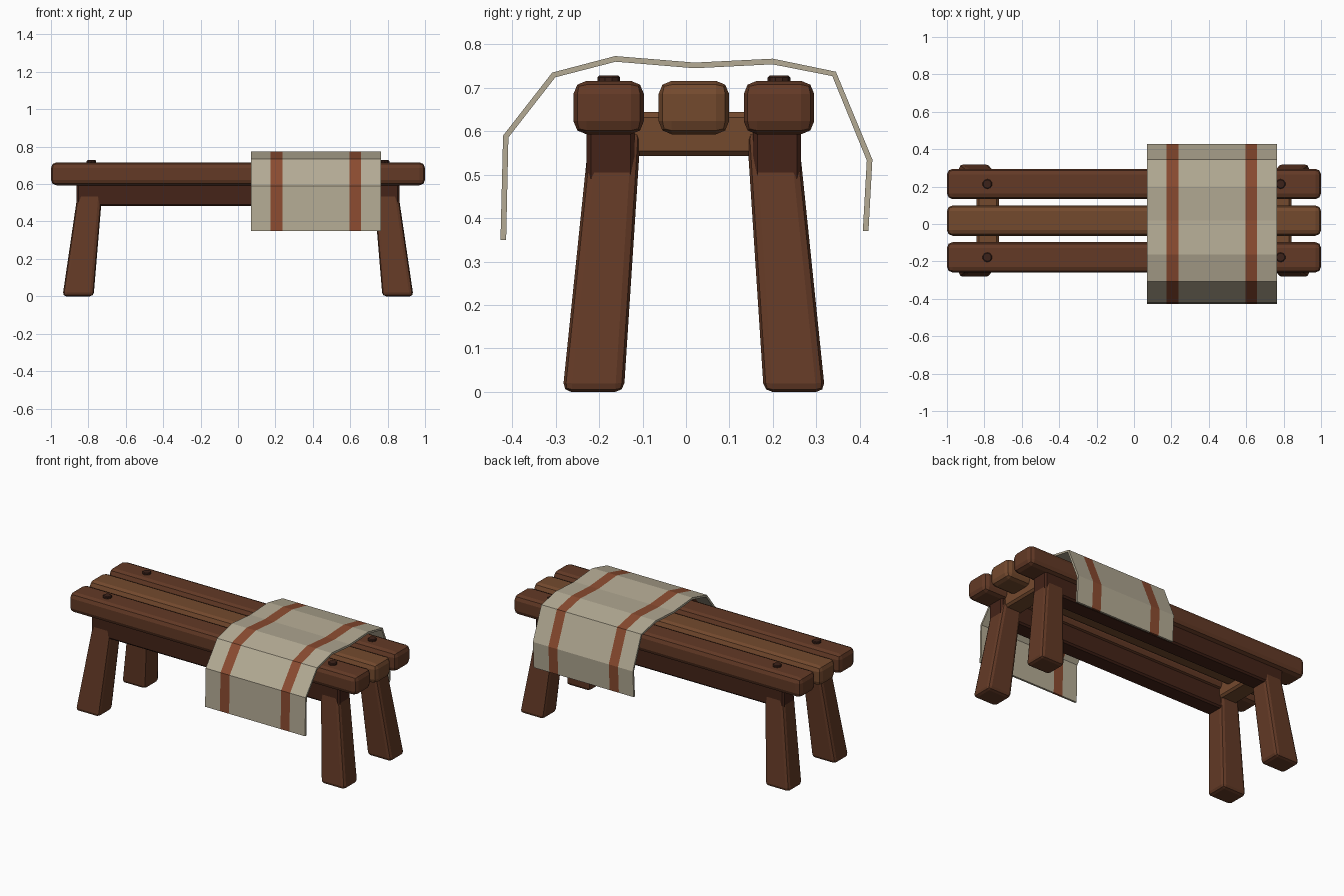
import bpy, bmesh

if "Cube" in bpy.data.objects:
    bpy.data.objects.remove(bpy.data.objects["Cube"])

YC = 0.018  # bench centre line


def material(name, rgb):
    m = bpy.data.materials.new(name)
    m.diffuse_color = (*rgb, 1)
    m.use_nodes = True
    m.node_tree.nodes["Principled BSDF"].inputs["Base Color"].default_value = m.diffuse_color
    return m


WOOD = material("wood", (0.125, 0.042, 0.019))
LIGHT = material("light_wood", (0.175, 0.068, 0.027))
DARK = material("dark_wood", (0.058, 0.017, 0.009))
PEG = material("peg_wood", (0.045, 0.016, 0.010))
CLOTH = material("cloth", (0.46, 0.41, 0.30))
STRIPE = material("stripe", (0.26, 0.072, 0.03))


def finish(name, bm, *mats):
    bmesh.ops.recalc_face_normals(bm, faces=bm.faces)
    me = bpy.data.meshes.new(name)
    bm.to_mesh(me)
    bm.free()
    for m in mats:
        me.materials.append(m)
    ob = bpy.data.objects.new(name, me)
    bpy.context.collection.objects.link(ob)
    return ob


def block(name, bottom, top, z, mat, bevel, segments=1):
    """Bevelled box; bottom and top are (x0, x1, y0, y1) rectangles."""
    bm = bmesh.new()
    rings = []
    for (x0, x1, y0, y1), h in zip((bottom, top), z):
        rings.append([bm.verts.new((x, y, h)) for x, y in
                      ((x0, y0), (x1, y0), (x1, y1), (x0, y1))])
    lo, hi = rings
    bm.faces.new(lo[::-1])
    bm.faces.new(hi)
    for i in range(4):
        j = (i + 1) % 4
        bm.faces.new((lo[i], lo[j], hi[j], hi[i]))
    bmesh.ops.bevel(bm, geom=bm.edges[:], offset=bevel, segments=segments,
                    profile=0.5, affect='EDGES')
    return finish(name, bm, mat)


# Seat planks
for name, dy, mat in (("front_plank", -0.196, WOOD), ("middle_plank", 0, LIGHT),
                      ("back_plank", 0.196, WOOD)):
    r = (-1, 1, YC + dy - 0.081, YC + dy + 0.081)
    block(name, r, r, (0.593, 0.716), mat, 0.03, 2)

for sy, side in ((-1, "front"), (1, "back")):
    # Long rail under the outer plank
    ys = sorted((YC + sy * 0.136, YC + sy * 0.247))
    r = (-0.864, 0.864, *ys)
    block(side + "_rail", r, r, (0.482, 0.61), DARK, 0.01)
    for sx, end in ((-1, "left"), (1, "right")):
        # Splayed tapering leg
        rects = []
        for x0, x1, y0, y1 in ((0.772, 0.938, 0.161, 0.302),
                               (0.722, 0.850, 0.122, 0.240)):
            rects.append((*sorted((sx * x0, sx * x1)),
                          *sorted((YC + sy * y0, YC + sy * y1))))
        block(f"{side}_{end}_leg", *rects, (0, 0.60), WOOD, 0.02, 2)
        # Peg head
        bm = bmesh.new()
        bmesh.ops.create_cone(bm, cap_ends=True, segments=10, radius1=0.026,
                              radius2=0.026, depth=0.06)
        top = [e for e in bm.edges if all(v.co.z > 0 for v in e.verts)]
        bmesh.ops.bevel(bm, geom=top, offset=0.004, segments=1, affect='EDGES')
        bmesh.ops.translate(bm, vec=(sx * 0.784, YC + sy * 0.196, 0.698),
                            verts=bm.verts)
        finish(f"{side}_{end}_peg", bm, PEG)

# Cross beams joining the leg pairs
for sx, end in ((-1, "left"), (1, "right")):
    r = (sx * 0.782 - 0.06, sx * 0.782 + 0.06, YC - 0.21, YC + 0.21)
    block(end + "_cross_beam", r, r, (0.543, 0.644), LIGHT, 0.012)

# Draped striped cloth
profile = ((-0.427, 0.35), (-0.421, 0.59), (-0.308, 0.735), (-0.163, 0.773),
           (0.02, 0.758), (0.2, 0.767), (0.345, 0.737), (0.429, 0.535),
           (0.42, 0.37))
xs = (0.07, 0.173, 0.237, 0.595, 0.657, 0.765)
bm = bmesh.new()
rows = [[bm.verts.new((x, y, z)) for x in xs] for y, z in profile]
for a, b in zip(rows, rows[1:]):
    for i in range(len(xs) - 1):
        f = bm.faces.new((a[i], a[i + 1], b[i + 1], b[i]))
        f.material_index = i % 2
me = bpy.data.meshes.new("cloth")
bm.to_mesh(me)
bm.free()
me.materials.append(CLOTH)
me.materials.append(STRIPE)
cloth = bpy.data.objects.new("cloth", me)
bpy.context.collection.objects.link(cloth)
solid = cloth.modifiers.new("thickness", 'SOLIDIFY')
solid.thickness = 0.013
solid.offset = -1
